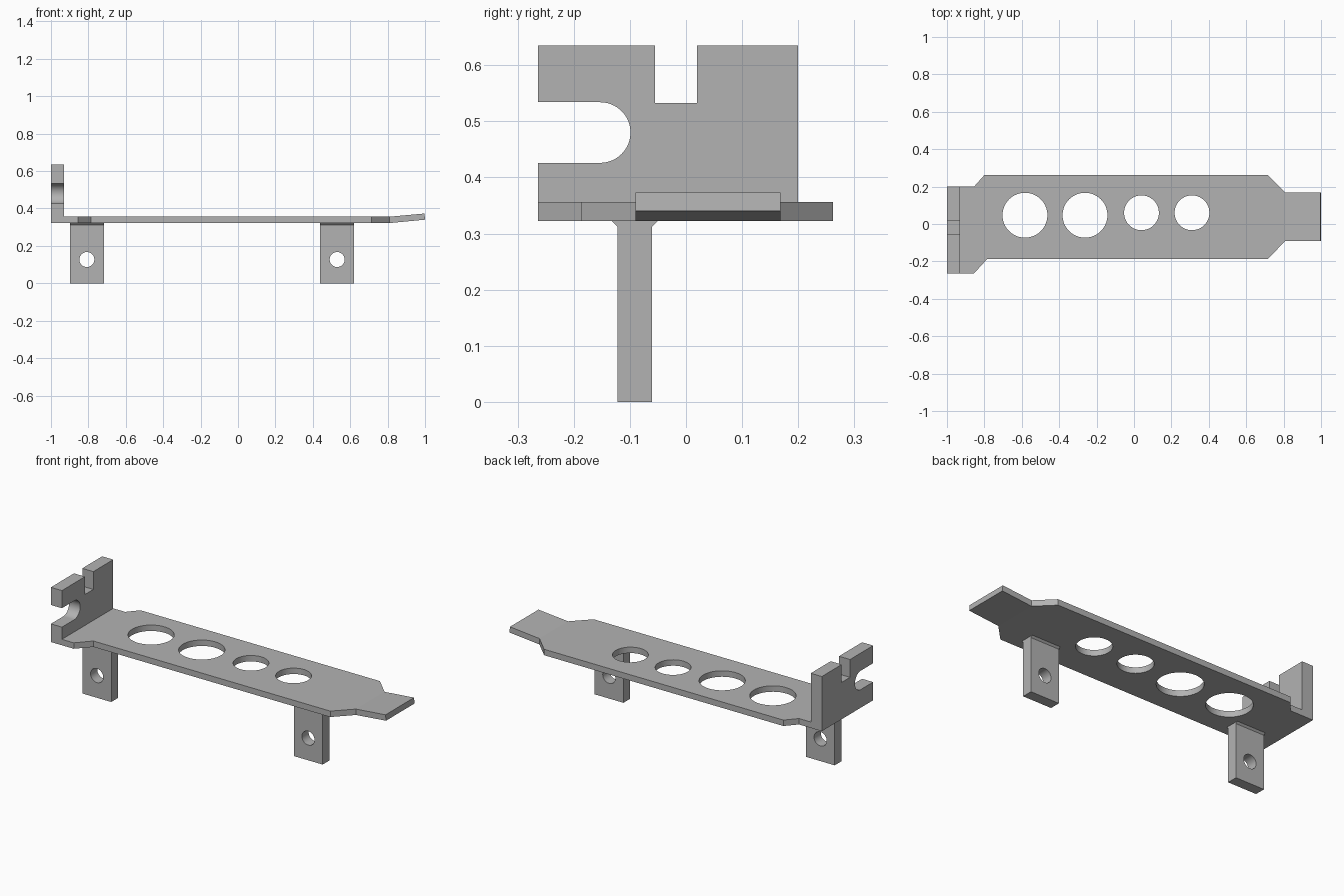
import bpy, bmesh, math
from mathutils import Vector

cube = bpy.data.objects.get("Cube")
if cube:
    bpy.data.objects.remove(cube, do_unlink=True)

metal = bpy.data.materials.new("plain grey metal")
metal.use_nodes = True
GREY = (0.45, 0.45, 0.45, 1)
metal.diffuse_color = GREY
metal.node_tree.nodes["Principled BSDF"].inputs["Base Color"].default_value = GREY

# Where profile coordinates (u, v) and depth w land in space
PLANES = {
    "xy": lambda u, v, w: Vector((u, v, w)),
    "xz": lambda u, v, w: Vector((u, w, v)),
    "yz": lambda u, v, w: Vector((w, u, v)),
}


def arc(cx, cy, r, start=0, sweep=360, steps=64):
    """Points along an arc; a full circle leaves out the repeated end."""
    count = steps if sweep == 360 else steps + 1
    angles = [math.radians(start + sweep * i / steps) for i in range(count)]
    return [(cx + r * math.cos(a), cy + r * math.sin(a)) for a in angles]


def prism(name, plane, outline, low, high, holes=()):
    """Fill an outline with holes, and extrude it from low to high."""
    curve = bpy.data.curves.new(name, "CURVE")
    curve.dimensions = "2D"
    curve.fill_mode = "BOTH"
    curve.extrude = (high - low) / 2
    for loop in (outline, *holes):
        spline = curve.splines.new("POLY")
        spline.points.add(len(loop) - 1)
        for point, (u, v) in zip(spline.points, loop):
            point.co = (u, v, 0, 1)
        spline.use_cyclic_u = True
    helper = bpy.data.objects.new(name + "_curve", curve)
    bpy.context.collection.objects.link(helper)
    graph = bpy.context.evaluated_depsgraph_get()
    mesh = bpy.data.meshes.new_from_object(helper.evaluated_get(graph))
    bpy.data.objects.remove(helper, do_unlink=True)

    bm = bmesh.new()
    bm.from_mesh(mesh)
    bmesh.ops.remove_doubles(bm, verts=bm.verts, dist=1e-5)
    for v in bm.verts:
        v.co = PLANES[plane](v.co.x, v.co.y, v.co.z + (low + high) / 2)
    bmesh.ops.recalc_face_normals(bm, faces=bm.faces)
    bm.to_mesh(mesh)
    bm.free()
    mesh.materials.clear()
    mesh.materials.append(metal)
    mesh.name = name
    obj = bpy.data.objects.new(name, mesh)
    bpy.context.collection.objects.link(obj)
    bpy.ops.object.select_all(action="DESELECT")
    obj.select_set(True)
    bpy.context.view_layer.objects.active = obj
    bpy.ops.object.shade_smooth_by_angle(angle=math.radians(30))
    return obj


BOTTOM, TOP = 0.322, 0.356      # plate faces
INNER = -0.93                   # inner face of the end flange
FOLD = 0.81                     # where the tongue bends up

# Flat plate with chamfered shoulders and four round openings
plate_outline = [
    (INNER, -0.264), (-0.855, -0.264), (-0.785, -0.187), (0.715, -0.187),
    (FOLD, -0.09), (FOLD, 0.168), (0.715, 0.262), (-0.80, 0.262),
    (-0.855, 0.20), (INNER, 0.20),
]
openings = [arc(-0.583, 0.047, 0.12), arc(-0.262, 0.047, 0.12),
            arc(0.04, 0.06, 0.093), arc(0.31, 0.06, 0.093)]
prism("plate", "xy", plate_outline, BOTTOM, TOP, openings)

# Tongue sloping gently upward
prism("tongue", "xz", [(FOLD, BOTTOM), (1, 0.34), (0.997, 0.373), (FOLD, TOP)],
      -0.09, 0.168)

# Upright flange with a square top notch and a rounded side slot
slot = arc(-0.153, 0.48, 0.054, -90, 180, 32)
flange_outline = [(-0.264, BOTTOM), (0.20, BOTTOM), (0.20, 0.635), (0.02, 0.635),
                  (0.02, 0.533), (-0.055, 0.533), (-0.055, 0.635),
                  (-0.264, 0.635), (-0.264, 0.534), *reversed(slot),
                  (-0.264, 0.426)]
prism("end_flange", "yz", flange_outline, -1, INNER)

# Two drilled legs, each with a flared foot under the plate
FRONT, BACK, NECK = -0.122, -0.061, 0.312
for side, x in (("right", -0.808), ("left", 0.53)):
    x0, x1 = x - 0.091, x + 0.091
    prism(side + "_leg", "xz", [(x0, 0), (x1, 0), (x1, NECK), (x0, NECK)],
          FRONT, BACK, [arc(x, 0.127, 0.04, steps=48)])
    prism(side + "_leg_flare", "yz",
          [(FRONT, NECK), (BACK, NECK), (BACK + 0.01, BOTTOM), (FRONT - 0.01, BOTTOM)],
          x0, x1)
